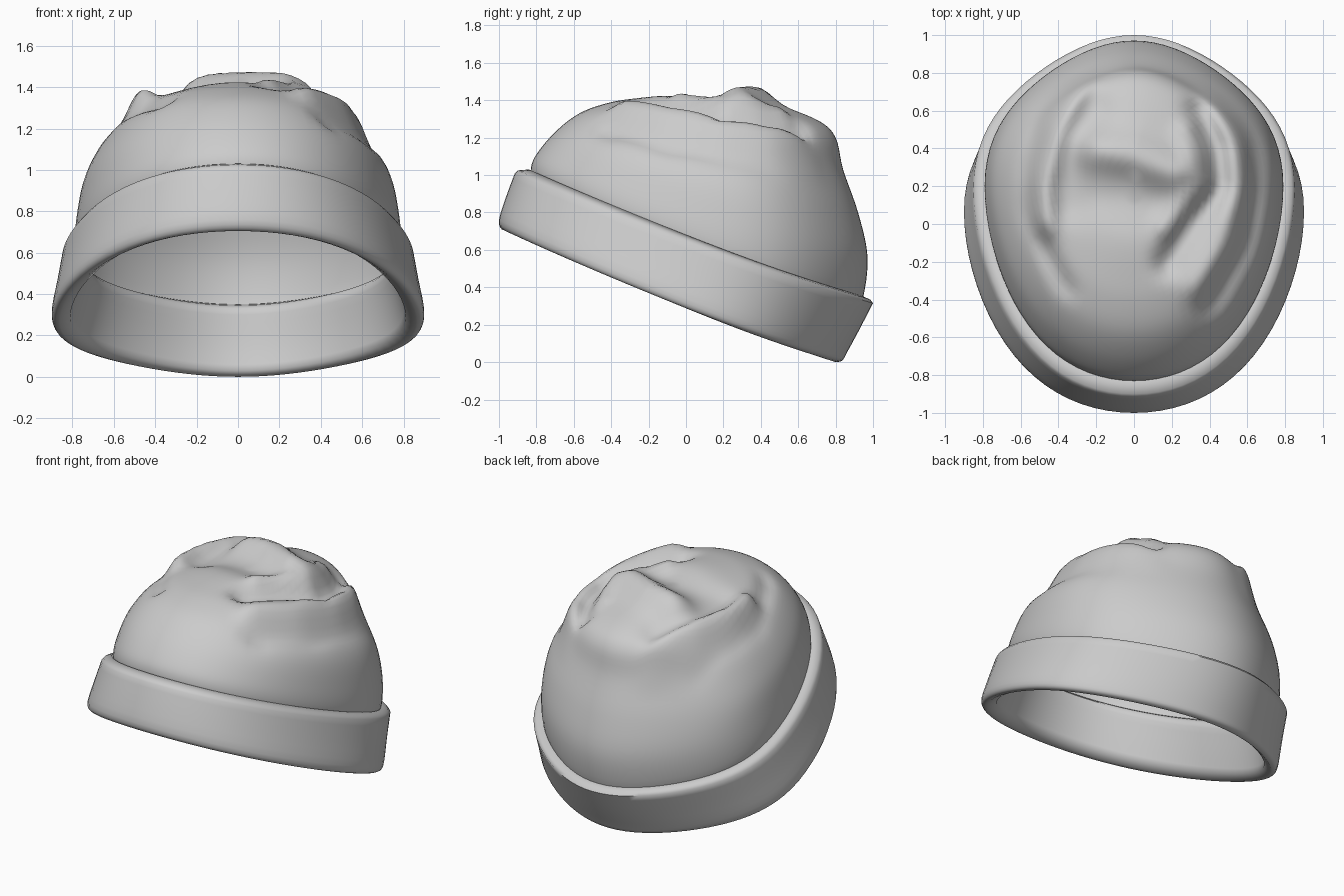
import bpy, bmesh, math
from mathutils import Vector

if "Cube" in bpy.data.objects:
    bpy.data.objects.remove(bpy.data.objects["Cube"])

SEG = 80

wool = bpy.data.materials.new("grey_wool")
wool.diffuse_color = (0.6, 0.6, 0.6, 1)
wool.use_nodes = True
wool.node_tree.nodes["Principled BSDF"].inputs["Base Color"].default_value = wool.diffuse_color


def spline(rows, sub):
    """Catmull-Rom interpolation through a list of ring descriptions."""
    out = []
    for i in range(len(rows) - 1):
        p = [rows[max(0, min(len(rows) - 1, i + k))] for k in (-1, 0, 1, 2)]
        for s in range(sub):
            t = s / sub
            out.append([0.5 * (2 * b + (c - a) * t + (2 * a - 5 * b + 4 * c - d) * t * t
                               + (3 * b - a - 3 * c + d) * t ** 3) for a, b, c, d in zip(*p)])
    return out + [list(rows[-1])]


def ring(front_y, front_z, back_y, back_z, half_w):
    """Tilted oval, widest behind its middle, narrowed at the back, sagging at the sides."""
    cy, ry = (front_y + back_y) / 2, (back_y - front_y) / 2
    pts = []
    for i in range(SEG):
        a = math.tau * i / SEG
        f, c = math.sin(a), math.cos(a)
        y = cy + ry * f + 0.15 * ry * c ** 4
        k = (y - front_y) / (back_y - front_y)
        x = half_w * c * (1 - 0.11 * max(0, f) ** 2)
        z = front_z + (back_z - front_z) * k - 0.04 * half_w * c * c
        pts.append(Vector((x, y, z)))
    return pts


def loft(name, rows, cap=None, shape=None, closed=False):
    bm = bmesh.new()
    loops = [[bm.verts.new(shape(p) if shape else p) for p in ring(*r)] for r in rows]
    pairs = list(zip(loops, loops[1:]))
    if closed:
        pairs.append((loops[-1], loops[0]))
    for a, b in pairs:
        for i in range(SEG):
            j = (i + 1) % SEG
            bm.faces.new((a[i], a[j], b[j], b[i]))
    if cap:
        c = bm.verts.new(shape(Vector(cap)))
        for i in range(SEG):
            bm.faces.new((loops[-1][i], loops[-1][(i + 1) % SEG], c))
    bmesh.ops.recalc_face_normals(bm, faces=bm.faces)
    me = bpy.data.meshes.new(name)
    bm.to_mesh(me)
    bm.free()
    me.materials.append(wool)
    ob = bpy.data.objects.new(name, me)
    bpy.context.collection.objects.link(ob)
    bpy.context.view_layer.objects.active = ob
    ob.select_set(True)
    bpy.ops.object.shade_smooth_by_angle(angle=math.radians(60))
    ob.select_set(False)


# Crumpled crown: (path seen from above, height, width)
FOLDS = [
    ([(-.27, .78), (-.40, .5), (-.48, .2), (-.47, 0)], .075, .07),             # left ridge
    ([(-.50, .62), (-.57, .3), (-.57, .05), (-.36, -.34)], -.03, .05),         # left crease
    ([(-.2, .6), (-.32, .35), (-.34, .1)], -.03, .09),                         # left hollow
    ([(.33, -.33), (.48, -.1), (.55, .2), (.53, .45), (.42, .68)], .05, .07),  # right ridge
    ([(.42, -.42), (.60, -.1), (.66, .2), (.65, .55)], -.05, .06),             # right crease
    ([(.18, -.2), (.32, .02), (.46, .2), (.44, .4), (.35, .6)], -.07, .07),    # right valley
    ([(.16, -.02), (.25, .08), (.36, .2), (.28, .5)], .04, .06),               # inner ridge
    ([(-.2, .40), (0, .37), (.22, .28)], .09, .11),                            # top peak
    ([(-.2, .13), (.08, .1)], -.03, .12),                                      # hollow before peak
]


def seg_dist(p, a, b):
    a, b = Vector(a), Vector(b)
    t = max(0, min(1, (p - a).dot(b - a) / (b - a).length_squared))
    return (p - a - (b - a) * t).length


def crumple(p):
    q = Vector((p.x, p.y))
    w = max(0, min(1, (p.z - 0.95) / 0.2))
    dz = 0
    for path, h, width in FOLDS:
        d = min(seg_dist(q, a, b) for a, b in zip(path, path[1:]))
        dz += h * math.exp(-(d / width) ** 2)
    return p + Vector((0, 0, dz * w))


# Rings: front y, front z, back y, back z, half width
dome = [
    (-.82, .95, .90, .25, .76),
    (-.83, 1.03, .95, .36, .79),
    (-.80, 1.11, .97, .57, .78),
    (-.70, 1.23, .92, .80, .74),
    (-.57, 1.33, .84, 1.03, .645),
    (-.42, 1.385, .80, 1.20, .53),
    (-.27, 1.41, .71, 1.29, .40),
    (-.08, 1.425, .52, 1.36, .22),
    (.12, 1.41, .30, 1.39, .06),
]
loft("dome", spline(dome, 5), cap=(0, .21, 1.40), shape=crumple)

# Folded cuff: outside up, over the top, then down the inside
outside = [
    (-.95, .705, .80, .0, .86),
    (-.985, .71, .835, .008, .89),
    (-1.0, .76, .86, .05, .90),
    (-.96, .89, .925, .17, .875),
    (-.915, 1.01, 1.0, .315, .85),
]
lip = [
    (-.90, 1.025, .985, .335, .835),
    (-.84, 1.03, .95, .35, .795),
    (-.81, 1.01, .87, .345, .755),
    (-.79, .99, .84, .33, .74),
]
inside = [
    (-.80, .96, .835, .30, .74),
    (-.85, .84, .81, .15, .775),
    (-.90, .72, .775, .03, .81),
]
loft("cuff", spline(outside, 3) + lip + spline(inside, 3), closed=True)
